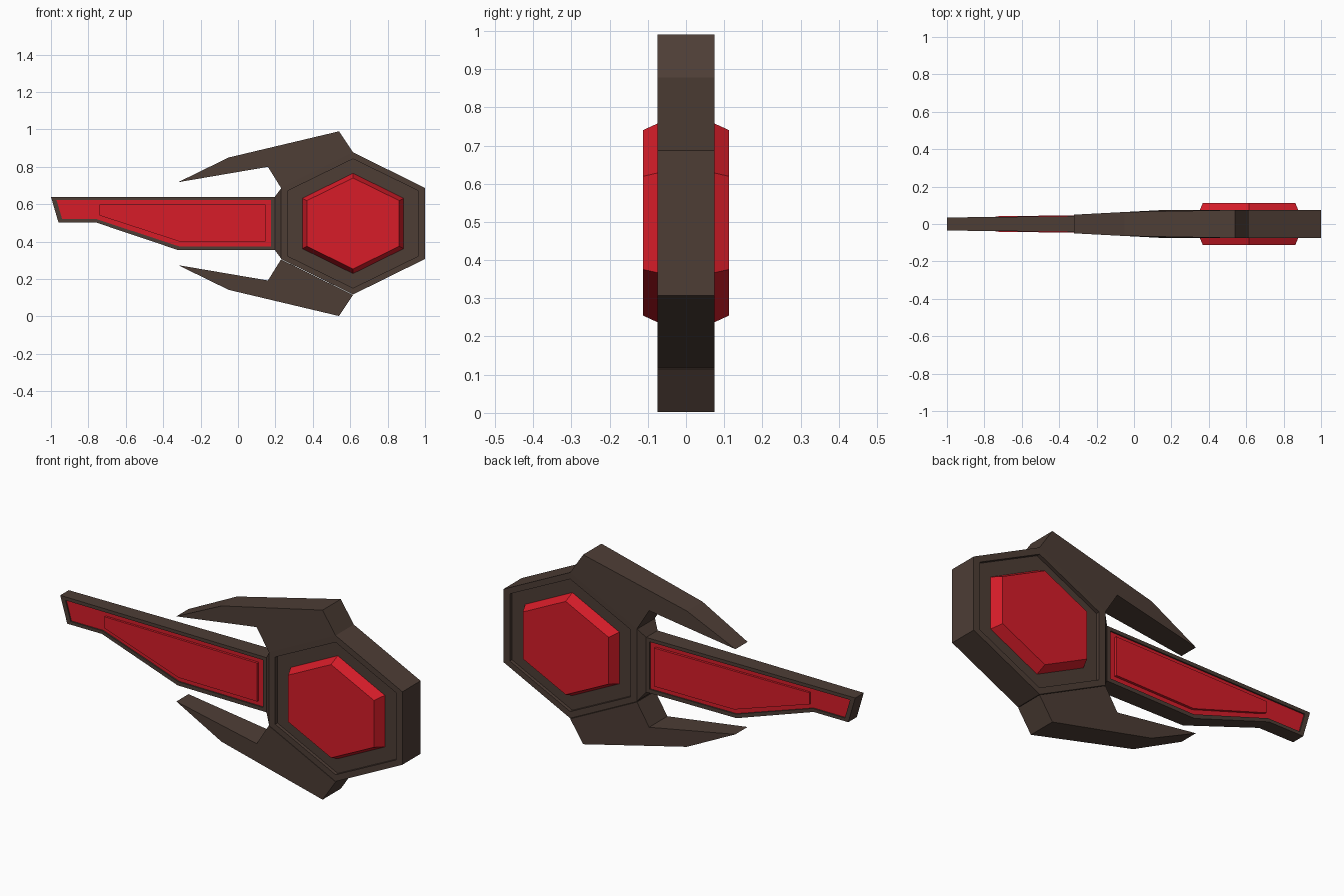
import bpy, bmesh, math

if "Cube" in bpy.data.objects:
    bpy.data.objects.remove(bpy.data.objects["Cube"])

def material(name, rgb):
    m = bpy.data.materials.new(name)
    m.diffuse_color = (*rgb, 1)
    m.use_nodes = True
    m.node_tree.nodes["Principled BSDF"].inputs["Base Color"].default_value = m.diffuse_color
    return m

DARK = material("dark_metal", (0.075, 0.047, 0.036))
RED = material("red_glow", (0.68, 0.012, 0.022))

def loft(name, loops, mat):
    """Bridge successive point loops and cap both ends."""
    bm = bmesh.new()
    rows = [[bm.verts.new(p) for p in loop] for loop in loops]
    n = len(rows[0])
    for a, b in zip(rows, rows[1:]):
        for i in range(n):
            j = (i + 1) % n
            bm.faces.new((a[i], a[j], b[j], b[i]))
    bm.faces.new(rows[0][::-1])
    bm.faces.new(rows[-1])
    bmesh.ops.recalc_face_normals(bm, faces=bm.faces)
    me = bpy.data.meshes.new(name)
    bm.to_mesh(me)
    bm.free()
    me.materials.append(mat)
    ob = bpy.data.objects.new(name, me)
    bpy.context.collection.objects.link(ob)
    return ob

def plate(name, half, mat):
    """Front-to-back symmetric part; half = [(xz profile, thickness function)]."""
    front = [[(x, -t(x), z) for x, z in prof] for prof, t in half]
    back = [[(x, -y, z) for x, y, z in loop] for loop in reversed(front)]
    return loft(name, front + back, mat)

def flat(v):
    return lambda x: v

def hexagon(w, top, side):
    cx, cz = 0.615, 0.4975
    return [(cx + w, cz + side), (cx, cz + top), (cx - w, cz + side),
            (cx - w, cz - side), (cx, cz - top), (cx + w, cz - side)]

# Hexagonal hub with a sunken field on both faces
outer, field = hexagon(0.385, 0.38, 0.19), hexagon(0.348, 0.345, 0.175)
plate("hub", [(field, flat(0.057)), (field, flat(0.075)), (outer, flat(0.075))], DARK)

# Bevelled gem through the hub
plate("gem", [(hexagon(0.247, 0.243, 0.122), flat(0.112)),
              (hexagon(0.272, 0.269, 0.135), flat(0.055))], RED)

# Upper and lower claws, thinning toward the tips
claw = [(0.23, 0.6875), (0.16, 0.80), (-0.32, 0.718), (-0.05, 0.85),
        (0.54, 0.99), (0.615, 0.8775)]
claw_t = lambda x: min(0.075, 0.05 + 0.025 * (x + 0.32) / 0.48)
plate("upper_claw", [(claw, claw_t)], DARK)
plate("lower_claw", [([(x, 0.9925 - z) for x, z in claw], claw_t)], DARK)

# Blade frame with sunken panel bed
def blade_t(off):
    return lambda x: 0.035 + off + 0.012 * max(0, x + 0.76) / 0.96

edge = [(-1, 0.64), (0.20, 0.64), (0.20, 0.355), (-0.32, 0.355),
        (-0.76, 0.503), (-0.96, 0.503)]
inset = [(-0.97, 0.622), (0.177, 0.622), (0.177, 0.375), (-0.315, 0.375),
         (-0.755, 0.52), (-0.94, 0.52)]
plate("blade_frame", [(inset, blade_t(-0.018)), (inset, blade_t(0)),
                      (edge, blade_t(0))], DARK)

# Red blade panel and its raised centre
plate("blade_panel", [(inset, blade_t(-0.007))], RED)
raised = [(-0.74, 0.60), (0.147, 0.60), (0.147, 0.40), (-0.31, 0.40), (-0.74, 0.54)]
plate("blade_raised_panel", [(raised, blade_t(0.006))], RED)

# Tapered collar joining blade and hub
def section(x, t, z0, z1):
    return [(x, -t, z0), (x, t, z0), (x, t, z1), (x, -t, z1)]

loft("blade_collar", [section(0.197, 0.047, 0.355, 0.64),
                      section(0.232, 0.075, 0.3075, 0.6875)], DARK)
